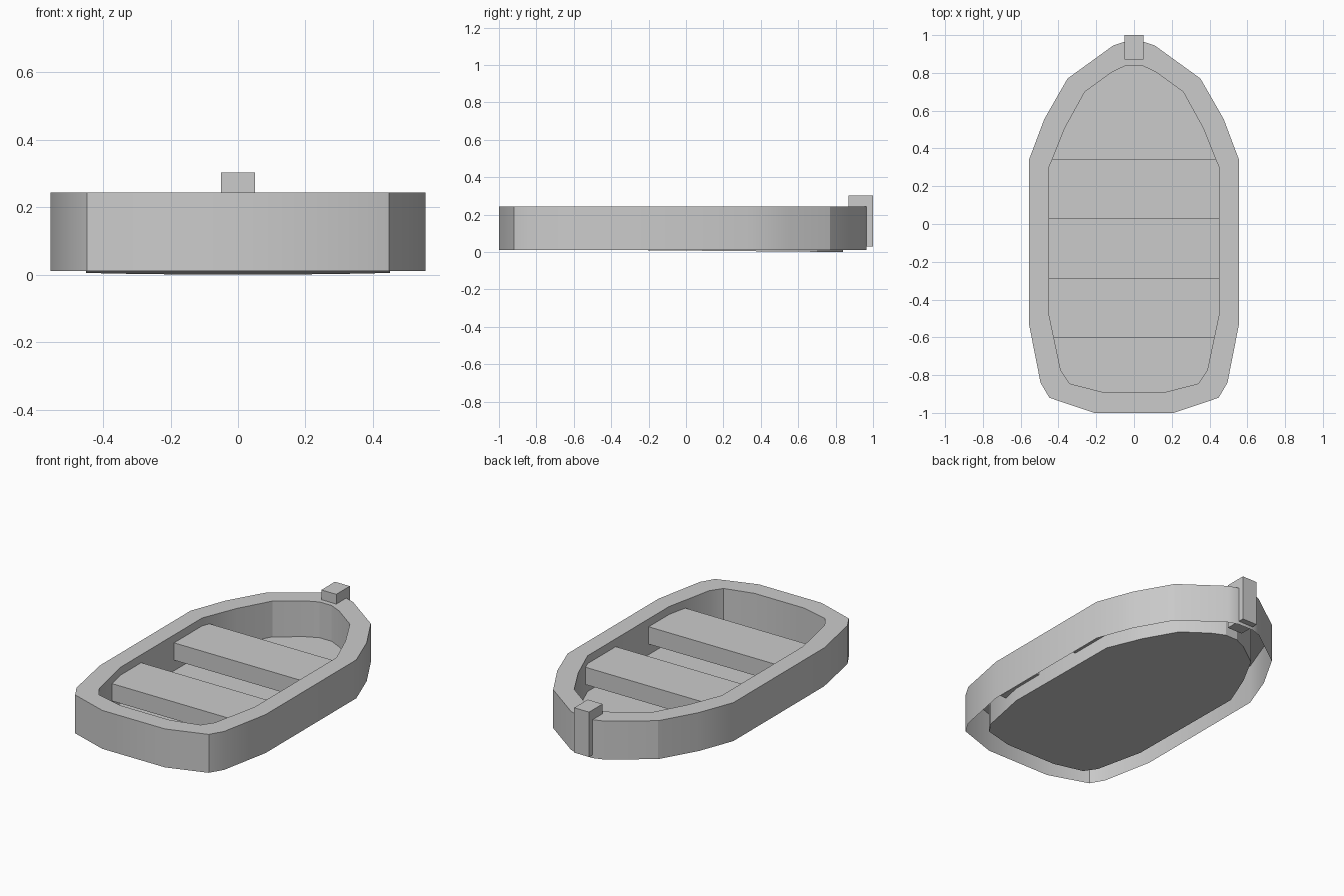
import bpy, bmesh, math

if "Cube" in bpy.data.objects:
    bpy.data.objects.remove(bpy.data.objects["Cube"])

# Right-hand half outlines, bow to stern
OUTER = [(.05, .965), (.11, .945), (.352, .77), (.475, .555), (.556, .34),
         (.556, -.53), (.495, -.84), (.448, -.92), (.21, -1.0)]
INNER = [(.04, .84), (.115, .805), (.26, .70), (.365, .51), (.45, .30),
         (.45, -.48), (.388, -.775), (.34, -.845), (.165, -.89)]
TOP, BOTTOM = .243, .01


def mirrored(half):
    # closed loop, counter-clockwise seen from above
    return [(-x, y) for x, y in half] + [(x, y) for x, y in reversed(half)]


def floor_z(y):
    # floor underside dips slightly toward the bow
    return .016 * (.84 - y) / 1.73


def finish(name, bm, angle=23):
    mesh = bpy.data.meshes.new(name)
    bm.to_mesh(mesh)
    bm.free()
    obj = bpy.data.objects.new(name, mesh)
    bpy.context.collection.objects.link(obj)
    for p in mesh.polygons:
        p.use_smooth = True
    mesh.set_sharp_from_angle(angle=math.radians(angle))
    return obj


def ring(bm, loop, z):
    return [bm.verts.new((x, y, z(y) if callable(z) else z)) for x, y in loop]


def bridge(bm, a, b):
    n = len(a)
    for i in range(n):
        j = (i + 1) % n
        bm.faces.new((a[i], a[j], b[j], b[i]))


def box(name, x, y, z):
    bm = bmesh.new()
    bmesh.ops.create_cube(bm, size=1)
    for v in bm.verts:
        v.co = [lo + (c + .5) * (hi - lo) for c, (lo, hi) in zip(v.co, (x, y, z))]
    return finish(name, bm)


# Hull: outer wall, flat rim and inner wall, open underneath
bm = bmesh.new()
out, inn = mirrored(OUTER), mirrored(INNER)
rings = [ring(bm, out, BOTTOM), ring(bm, out, TOP),
         ring(bm, inn, TOP), ring(bm, inn, floor_z)]
for a, b in zip(rings, rings[1:]):
    bridge(bm, a, b)
finish("hull", bm)

# Floor slab
bm = bmesh.new()
low, high = ring(bm, inn, floor_z), ring(bm, inn, .026)
bm.faces.new(list(reversed(low)))
bm.faces.new(high)
finish("floor", bm)

# Two bench seats, ends poking through the inner wall
for i, y in enumerate((-.60, .03)):
    box(f"seat_{i + 1}", (-.465, .465), (y, y + .315), (.09, .195))

# Bow post
box("bow_post", (-.05, .05), (.87, 1.0), (.03, .302))
